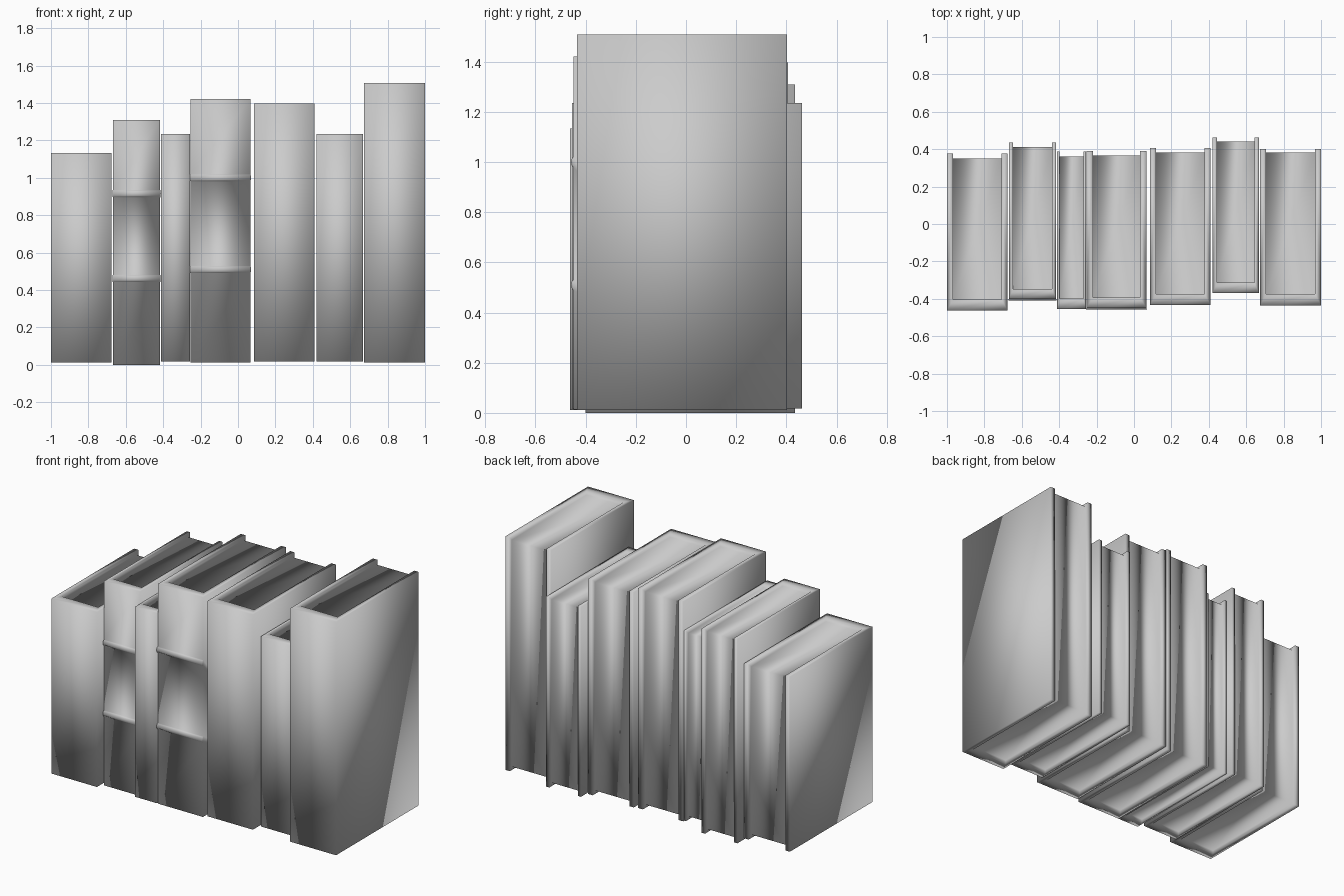
import bpy, bmesh, math

if "Cube" in bpy.data.objects:
    bpy.data.objects.remove(bpy.data.objects["Cube"])

RECESS = 0.022      # pages sit this far below the cover's top and bottom edge
RIB_STEPS = 6       # segments across a rounded spine band


def book(name, x0, x1, y0, y1, z0, z1, board, py0, py1, ribs=()):
    """One smooth-shaded book: outer cover, mitred rim and recessed page block."""
    bm = bmesh.new()
    cache = {}

    def v(*p):
        key = tuple(round(c, 5) for c in p)
        if key not in cache:
            cache[key] = bm.verts.new(p)
        return cache[key]

    def face(*pts):
        bm.faces.new([v(*p) for p in pts])

    a, b = x0 + board, x1 - board

    # spine face, split into panels by the raised bands
    levels = [z0]
    for z in ribs:
        levels += [z - 0.02, z + 0.02]
    levels.append(z1)
    for i in range(0, len(levels), 2):
        lo, hi = levels[i:i + 2]
        face((x0, y0, lo), (x1, y0, lo), (x1, y0, hi), (x0, y0, hi))

    # rounded bands with slightly overhanging ends
    for z in ribs:
        left, right = [], []
        for i in range(RIB_STEPS + 1):
            t = math.pi * i / RIB_STEPS
            s = math.sin(t)
            over = 0.003 * s
            left.append((x0 - over, y0 - 0.009 * s, z - 0.02 * math.cos(t)))
            right.append((x1 + over, y0 - 0.009 * s, z - 0.02 * math.cos(t)))
        for i in range(RIB_STEPS):
            face(left[i], right[i], right[i + 1], left[i + 1])
        face(*left)
        face(*right)

    # boards: outer side, fore edge strip and inner wall around the pages
    for xo, xi in ((x0, a), (x1, b)):
        face(*[(xo, y0, z) for z in levels], (xo, y1, z1), (xo, y1, z0))
        face((xo, y1, z0), (xi, y1, z0), (xi, y1, z1), (xo, y1, z1))
        face((xi, y1, z0), (xi, y1, z1), (xi, py1, z1 - RECESS), (xi, py1, z0 + RECESS))

    # top and bottom: rim, spine wall and page surface
    for z, zp in ((z1, z1 - RECESS), (z0, z0 + RECESS)):
        face((x0, y0, z), (x1, y0, z), (b, py0, z), (a, py0, z))
        face((a, py0, z), (b, py0, z), (b, py0, zp), (a, py0, zp))
        face((a, py0, zp), (b, py0, zp), (b, py1, zp), (a, py1, zp))
        for xo, xi in ((x0, a), (x1, b)):
            face((xo, y0, z), (xi, py0, z), (xi, y1, z), (xo, y1, z))
            face((xi, py0, z), (xi, y1, z), (xi, py1, zp), (xi, py0, zp))

    # fore edge of the pages
    zt, zb = z1 - RECESS, z0 + RECESS
    face((a, py1, zb), (b, py1, zb), (b, py1, zt), (a, py1, zt))

    bmesh.ops.recalc_face_normals(bm, faces=bm.faces)
    for f in bm.faces:
        f.smooth = True
    mesh = bpy.data.meshes.new(name)
    bm.to_mesh(mesh)
    bm.free()
    obj = bpy.data.objects.new(name, mesh)
    bpy.context.collection.objects.link(obj)


# x0, x1, y0, y1, z0, z1, board thickness, page front, page back, band heights
BOOKS = [
    (-1.0, -0.676, -0.463, 0.376, 0.012, 1.133, 0.032, -0.404, 0.350),
    (-0.669, -0.416, -0.400, 0.435, 0.0, 1.310, 0.023, -0.347, 0.413, (0.462, 0.915)),
    (-0.411, -0.256, -0.455, 0.387, 0.017, 1.235, 0.014, -0.398, 0.362),
    (-0.254, 0.066, -0.449, 0.391, 0.013, 1.421, 0.034, -0.393, 0.366, (0.51, 1.0)),
    (0.086, 0.409, -0.433, 0.406, 0.017, 1.396, 0.032, -0.374, 0.383),
    (0.421, 0.667, -0.370, 0.463, 0.017, 1.235, 0.022, -0.314, 0.440),
    (0.675, 1.0, -0.435, 0.402, 0.012, 1.508, 0.032, -0.374, 0.383),
]
for i, spec in enumerate(BOOKS, 1):
    book(f"book_{i}", *spec)
